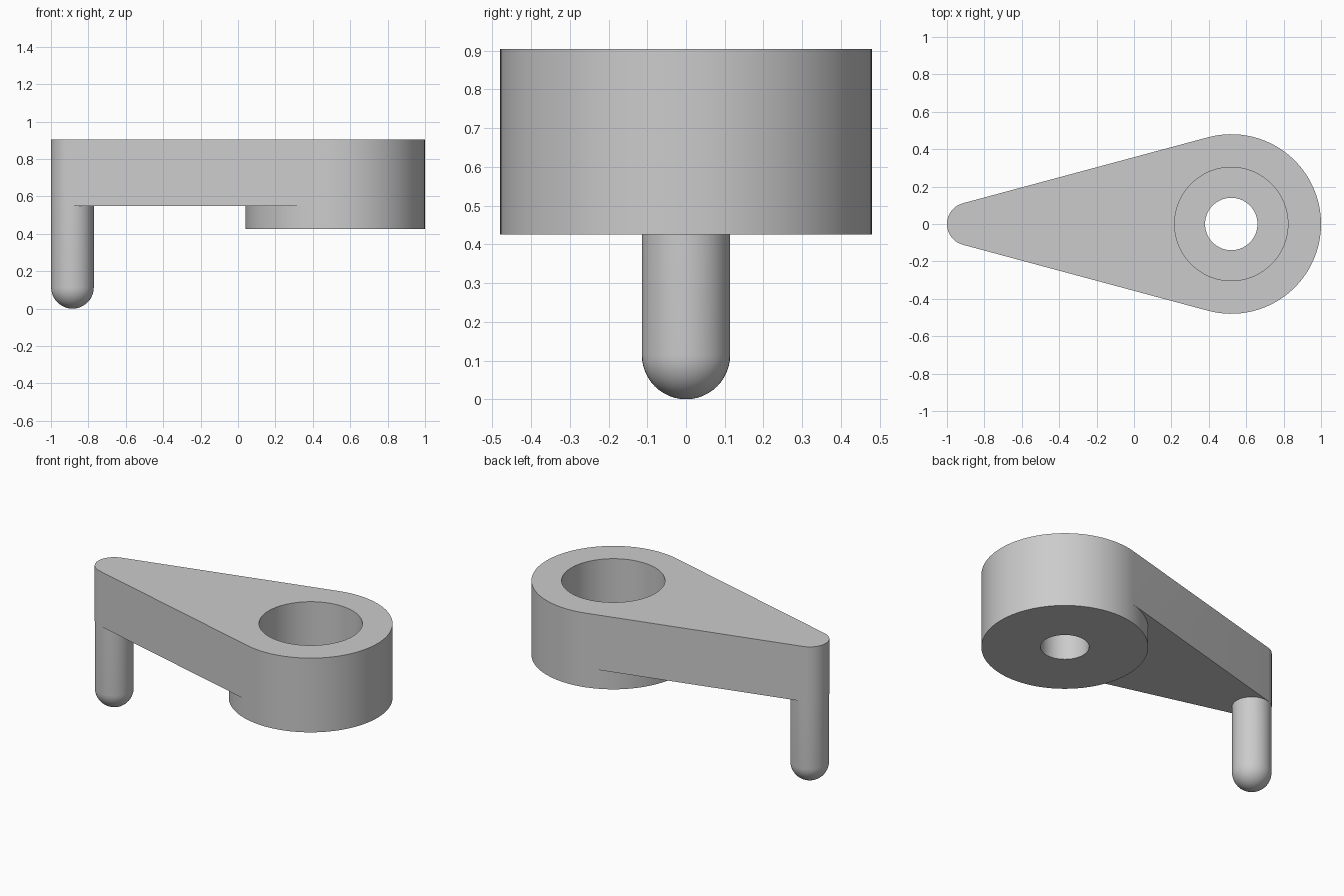
import bpy, bmesh, math
from mathutils import Vector

cube = bpy.data.objects.get("Cube")
if cube:
    bpy.data.objects.remove(cube, do_unlink=True)

HUB_X, HUB_R = 0.52, 0.48
TIP_X, TIP_R = -0.885, 0.115
BORE_R, HOLE_R = 0.303, 0.14
BASE, UNDER, FLOOR, TOP = 0.425, 0.55, 0.605, 0.905

grey = bpy.data.materials.new("plain grey")
grey.use_nodes = True
grey.diffuse_color = (0.6, 0.6, 0.6, 1)
grey.node_tree.nodes["Principled BSDF"].inputs["Base Color"].default_value = (0.6, 0.6, 0.6, 1)


def finish(bm, name):
    bmesh.ops.recalc_face_normals(bm, faces=bm.faces)
    mesh = bpy.data.meshes.new(name)
    bm.to_mesh(mesh)
    bm.free()
    mesh.materials.append(grey)
    obj = bpy.data.objects.new(name, mesh)
    bpy.context.collection.objects.link(obj)
    bpy.ops.object.select_all(action='DESELECT')
    obj.select_set(True)
    bpy.context.view_layer.objects.active = obj
    bpy.ops.object.shade_smooth_by_angle(angle=math.radians(30))
    return obj


def arc(bm, cx, r, z, angles):
    return [bm.verts.new((cx + r * math.cos(a), r * math.sin(a), z)) for a in angles]


def skin(bm, low, high, closed=False):
    """Quads between two matching rows of vertices."""
    n = len(low)
    for i in range(n if closed else n - 1):
        j = (i + 1) % n
        bm.faces.new((low[i], low[j], high[j], high[i]))


# Angles where the straight arm sides touch the hub and tip tangentially
touch = math.pi / 2 + math.asin((HUB_R - TIP_R) / (HUB_X - TIP_X))
RIGHT, LEFT, TIP = 60, 36, 24
right = [-touch + 2 * touch * i / RIGHT for i in range(RIGHT + 1)]
left_span = 2 * (math.pi - touch)
left = [touch + left_span * i / LEFT for i in range(1, LEFT)]
tip = [touch + left_span * i / TIP for i in range(TIP + 1)]
circle = right + left

# Crank body: hub and tapered arm in one closed shell
bm = bmesh.new()
base = arc(bm, HUB_X, HUB_R, BASE, circle)
mid = arc(bm, HUB_X, HUB_R, UNDER, circle)
skin(bm, base, mid, closed=True)

tip_low = arc(bm, TIP_X, TIP_R, UNDER, tip)
outline_low = mid[:RIGHT + 1] + tip_low
outline_top = [bm.verts.new((v.co.x, v.co.y, TOP)) for v in outline_low]
skin(bm, outline_low, outline_top, closed=True)
bm.faces.new([mid[0]] + mid[:RIGHT:-1] + [mid[RIGHT]] + tip_low)  # arm underside

# Stepped bore through the hub
rings = [base] + [arc(bm, HUB_X, r, z, circle) for r, z in
                  ((HOLE_R, BASE), (HOLE_R, FLOOR), (BORE_R, FLOOR), (BORE_R, TOP))]
for a, b in zip(rings, rings[1:]):
    skin(bm, a, b, closed=True)

# Flat top around the bore
edges = []
for loop in (outline_top, rings[-1]):
    edges += [bm.edges.get((loop[i - 1], loop[i])) for i in range(len(loop))]
bmesh.ops.triangle_fill(bm, edges=edges, use_beauty=True, normal=Vector((0, 0, 1)))
finish(bm, "crank_body")

# Round-ended pin under the tip, turned from a profile
PIN_R, SIDES, STEPS = 0.114, 48, 12
bm = bmesh.new()
turn = [2 * math.pi * i / SIDES for i in range(SIDES)]
profile = [(PIN_R * math.sin(t), PIN_R * (1 - math.cos(t)))
           for t in (math.pi / 2 * i / STEPS for i in range(1, STEPS + 1))]
profile.append((PIN_R, UNDER + 0.005))
rings = [arc(bm, TIP_X, r, z, turn) for r, z in profile]
for a, b in zip(rings, rings[1:]):
    skin(bm, a, b, closed=True)
pole = bm.verts.new((TIP_X, 0, 0))
for i in range(SIDES):
    bm.faces.new((pole, rings[0][i], rings[0][i - 1]))
bm.faces.new(rings[-1])
finish(bm, "handle_pin")
